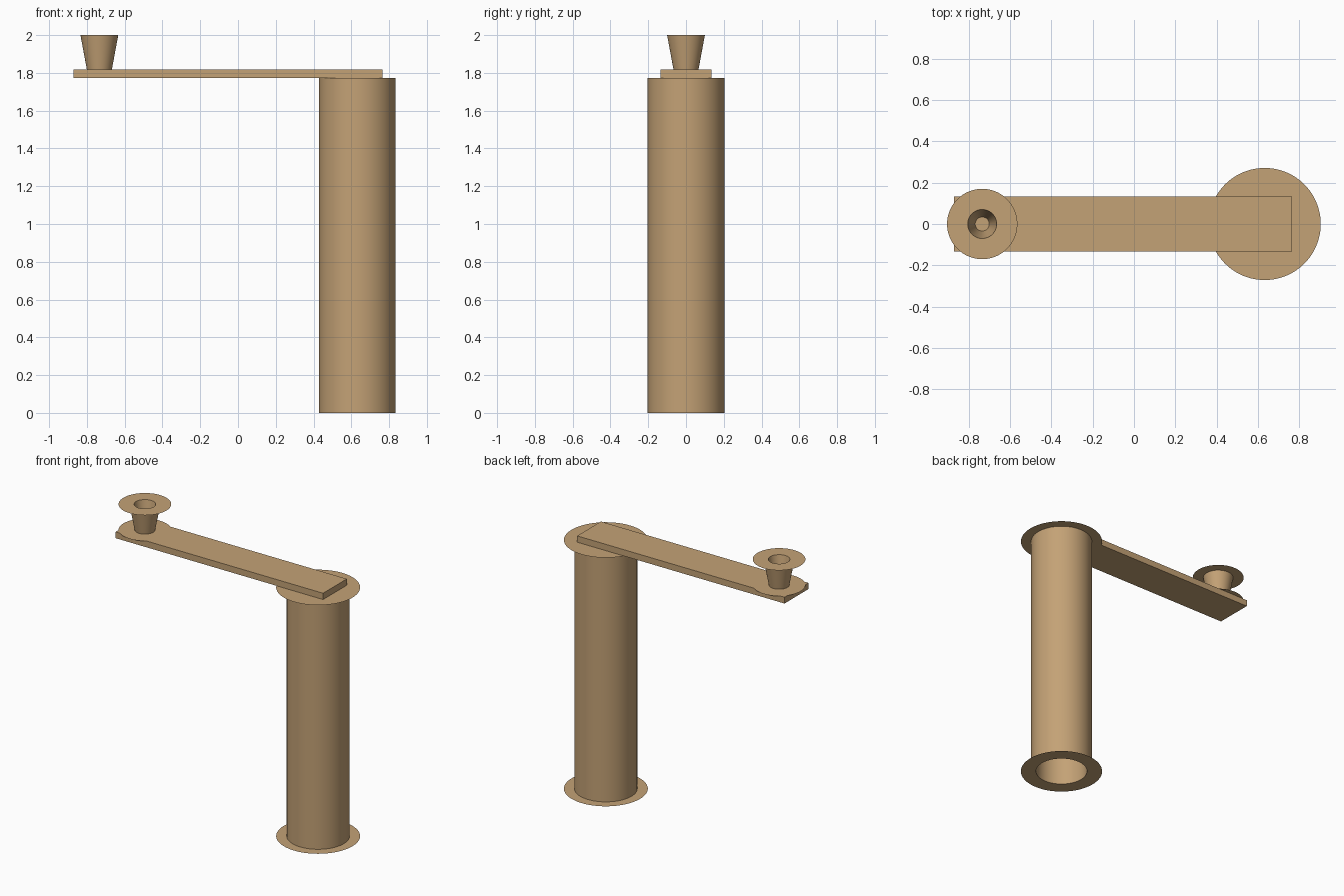
import bpy, bmesh, math

if "Cube" in bpy.data.objects:
    bpy.data.objects.remove(bpy.data.objects["Cube"])

SEG = 96

mat = bpy.data.materials.new("tan")
mat.diffuse_color = (0.55, 0.36, 0.18, 1)
mat.use_nodes = True
mat.node_tree.nodes["Principled BSDF"].inputs["Base Color"].default_value = mat.diffuse_color


def finish(name, bm):
    mesh = bpy.data.meshes.new(name)
    bm.to_mesh(mesh)
    bm.free()
    mesh.materials.append(mat)
    ob = bpy.data.objects.new(name, mesh)
    bpy.context.collection.objects.link(ob)
    bpy.context.view_layer.objects.active = ob
    ob.select_set(True)
    bpy.ops.object.shade_smooth_by_angle(angle=math.radians(30))
    ob.select_set(False)
    return ob


def lathe(name, x, profile):
    """Revolve an (r, z) polyline about the vertical axis at x."""
    bm = bmesh.new()
    verts = [bm.verts.new((r, 0, z)) for r, z in profile]
    edges = [bm.edges.new(pair) for pair in zip(verts, verts[1:])]
    bmesh.ops.spin(bm, geom=verts + edges, cent=(0, 0, 0), axis=(0, 0, 1),
                   angle=2 * math.pi, steps=SEG, use_duplicate=False)
    bmesh.ops.remove_doubles(bm, verts=bm.verts, dist=1e-5)
    bmesh.ops.recalc_face_normals(bm, faces=bm.faces)
    bmesh.ops.translate(bm, verts=bm.verts, vec=(x, 0, 0))
    return finish(name, bm)


def ring(name, x, z, inner, outer):
    """Paper-thin flat flange; inner = 0 gives a full disc."""
    return lathe(name, x, [(inner, z), (outer, z)])


# Hollow column with thin flanges, closed at the top
COL_X, COL_TOP = 0.632, 1.772
lathe("column_outer_wall", COL_X, [(0.203, 0), (0.203, COL_TOP)])
lathe("column_inner_wall", COL_X, [(0.17, 0), (0.17, COL_TOP)])
ring("column_base_flange", COL_X, 0, 0.17, 0.271)
ring("column_top_flange", COL_X, COL_TOP, 0, 0.271)

# Horizontal arm
ARM_TOP = 1.817
bm = bmesh.new()
bmesh.ops.create_cube(bm, size=1)
bmesh.ops.scale(bm, verts=bm.verts, vec=(1.635, 0.268, ARM_TOP - COL_TOP))
bmesh.ops.translate(bm, verts=bm.verts, vec=(-0.053, 0, (ARM_TOP + COL_TOP) / 2))
finish("arm", bm)

# Tapered hollow cup with thin flanges
CUP_X = -0.734
lathe("cup_outer_wall", CUP_X, [(0.066, ARM_TOP), (0.1, 2)])
lathe("cup_inner_wall", CUP_X, [(0.034, ARM_TOP), (0.07, 2)])
ring("cup_base_flange", CUP_X, ARM_TOP, 0.034, 0.17)
ring("cup_top_flange", CUP_X, 2, 0.07, 0.17)
